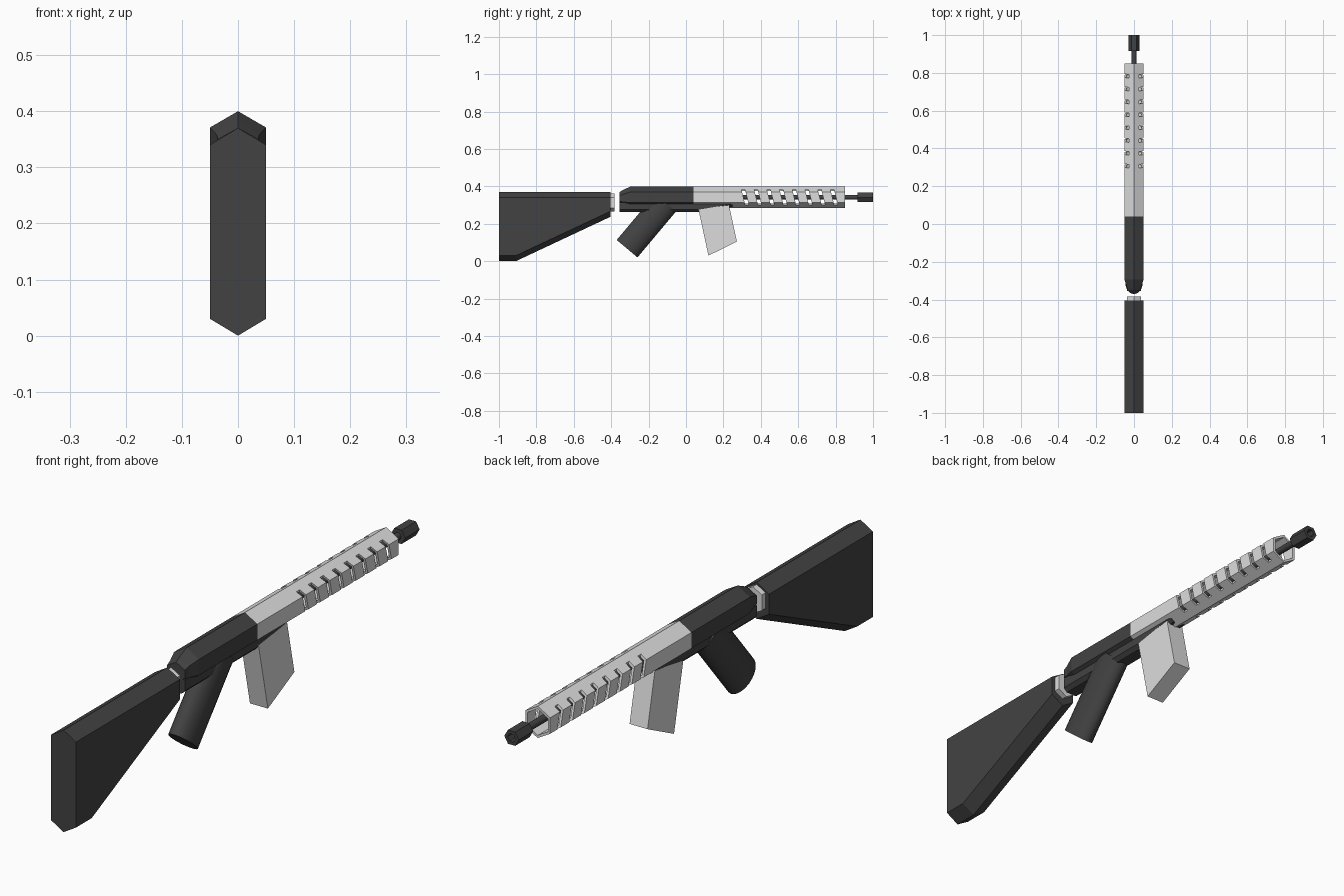
import bpy, bmesh, math
from mathutils import Vector

if "Cube" in bpy.data.objects:
    bpy.data.objects.remove(bpy.data.objects["Cube"])


def material(name, v):
    m = bpy.data.materials.new(name)
    m.diffuse_color = (v, v, v, 1)
    m.use_nodes = True
    m.node_tree.nodes["Principled BSDF"].inputs["Base Color"].default_value = m.diffuse_color
    return m


DARK = material("charcoal", 0.055)
LIGHT = material("light grey", 0.72)
AXIS_Z = 0.342  # height of the barrel line


def loft(name, rings, mat, closed=False):
    """Skin a list of equal-sized rings; closed joins last ring to first."""
    bm = bmesh.new()
    vs = [[bm.verts.new(p) for p in r] for r in rings]
    n = len(vs[0])
    pairs = list(zip(vs, vs[1:])) + ([(vs[-1], vs[0])] if closed else [])
    for a, b in pairs:
        for i in range(n):
            j = (i + 1) % n
            bm.faces.new((a[i], a[j], b[j], b[i]))
    if not closed:
        bm.faces.new(vs[0])
        bm.faces.new(vs[-1])
    bmesh.ops.recalc_face_normals(bm, faces=bm.faces)
    me = bpy.data.meshes.new(name)
    bm.to_mesh(me)
    bm.free()
    me.materials.append(mat)
    ob = bpy.data.objects.new(name, me)
    bpy.context.collection.objects.link(ob)
    return ob


def hexagon(y, hw, top, bot, peak=0.03):
    """Upright hexagon with ridges at top and bottom."""
    half = [(hw, top - peak), (hw, bot + peak)]
    pts = [(0, top)] + half + [(0, bot)] + [(-x, z) for x, z in half[::-1]]
    return [(x, y, z) for x, z in pts]


def circle(y, r, n, turn=0.0):
    a = [turn + math.tau * i / n for i in range(n)]
    return [(r * math.cos(t), y, AXIS_Z + r * math.sin(t)) for t in a]


def tray(y, hw, top, bot, ch=0.014):
    """Box section with chamfered lower edges."""
    half = [(hw, top), (hw, bot + ch), (hw - ch, bot)]
    return [(x, y, z) for x, z in half + [(-x, z) for x, z in half[::-1]]]


def smooth(ob):
    bpy.ops.object.select_all(action='DESELECT')
    ob.select_set(True)
    bpy.context.view_layer.objects.active = ob
    bpy.ops.object.shade_smooth_by_angle(angle=math.radians(35))


# Shoulder stock
loft("stock", [hexagon(-1, 0.05, 0.37, 0), hexagon(-0.91, 0.05, 0.37, 0),
               hexagon(-0.405, 0.05, 0.37, 0.237)], DARK)
# Pale plate on the stock front
loft("stock_connector", [hexagon(-0.41, 0.036, 0.362, 0.265, 0.02),
                         hexagon(-0.383, 0.036, 0.362, 0.265, 0.02)], LIGHT)

# Receiver, upper half tapers at the back
loft("upper_receiver", [hexagon(-0.355, 0.036, 0.37, 0.30, 0.02),
                        hexagon(-0.335, 0.038, 0.382, 0.293, 0.024),
                        hexagon(-0.295, 0.05, 0.4, 0.284, 0.029),
                        hexagon(0.04, 0.05, 0.4, 0.284, 0.029)], DARK)
loft("lower_receiver", [tray(-0.355, 0.036, 0.315, 0.262),
                        tray(0.07, 0.036, 0.315, 0.262),
                        tray(0.25, 0.036, 0.315, 0.292)], DARK)

# Slanted oval grip
axis, across = Vector((0, 0.643, 0.766)), Vector((0, -0.766, 0.643))
base = Vector((0, -0.315, 0.067))


def oval(d):
    return [base + axis * d + across * 0.0725 * math.cos(t) + Vector((0.045 * math.sin(t), 0, 0))
            for t in (math.tau * i / 24 for i in range(24))]


smooth(loft("grip", [oval(0), oval(0.32)], DARK))

# Magazine
side = [(0.12, 0.03), (0.272, 0.105), (0.23, 0.30), (0.066, 0.28)]
loft("magazine", [[(x, y, z) for y, z in side] for x in (-0.036, 0.036)], LIGHT)

# Hollow handguard
outer = [hexagon(y, 0.05, 0.4, 0.284, 0.029) for y in (0.04, 0.85)]
inner = [hexagon(y, 0.041, 0.39, 0.294, 0.024) for y in (0.85, 0.04)]
guard = loft("handguard", outer + inner, LIGHT, closed=True)

# Slanted cooling slots cut down both sides
bm = bmesh.new()
for i in range(8):
    for s in (-1, 1):
        box = bmesh.ops.create_cube(bm, size=1)["verts"]
        for v in box:
            x, y, z = v.co
            zz = z * 0.085
            v.co = (s * 0.052 + x * 0.054, 0.316 + i * 0.068 + y * 0.019 - zz * 0.25, AXIS_Z + zz)
me = bpy.data.meshes.new("slot_cutter")
bm.to_mesh(me)
bm.free()
cutter = bpy.data.objects.new("slot_cutter", me)
cutter.hide_render = True
bpy.context.collection.objects.link(cutter)
mod = guard.modifiers.new("slots", 'BOOLEAN')
mod.operation, mod.solver, mod.object = 'DIFFERENCE', 'EXACT', cutter
bpy.context.view_layer.objects.active = guard
bpy.ops.object.modifier_apply(modifier="slots")
bpy.data.objects.remove(cutter)

# Barrel and hollow hexagonal tip
smooth(loft("barrel", [circle(y, 0.013, 12) for y in (0.03, 0.93)], DARK))
loft("barrel_tip", [circle(0.917, 0.029, 6), circle(1, 0.029, 6),
                    circle(1, 0.016, 6), circle(0.95, 0.016, 6)], DARK)
